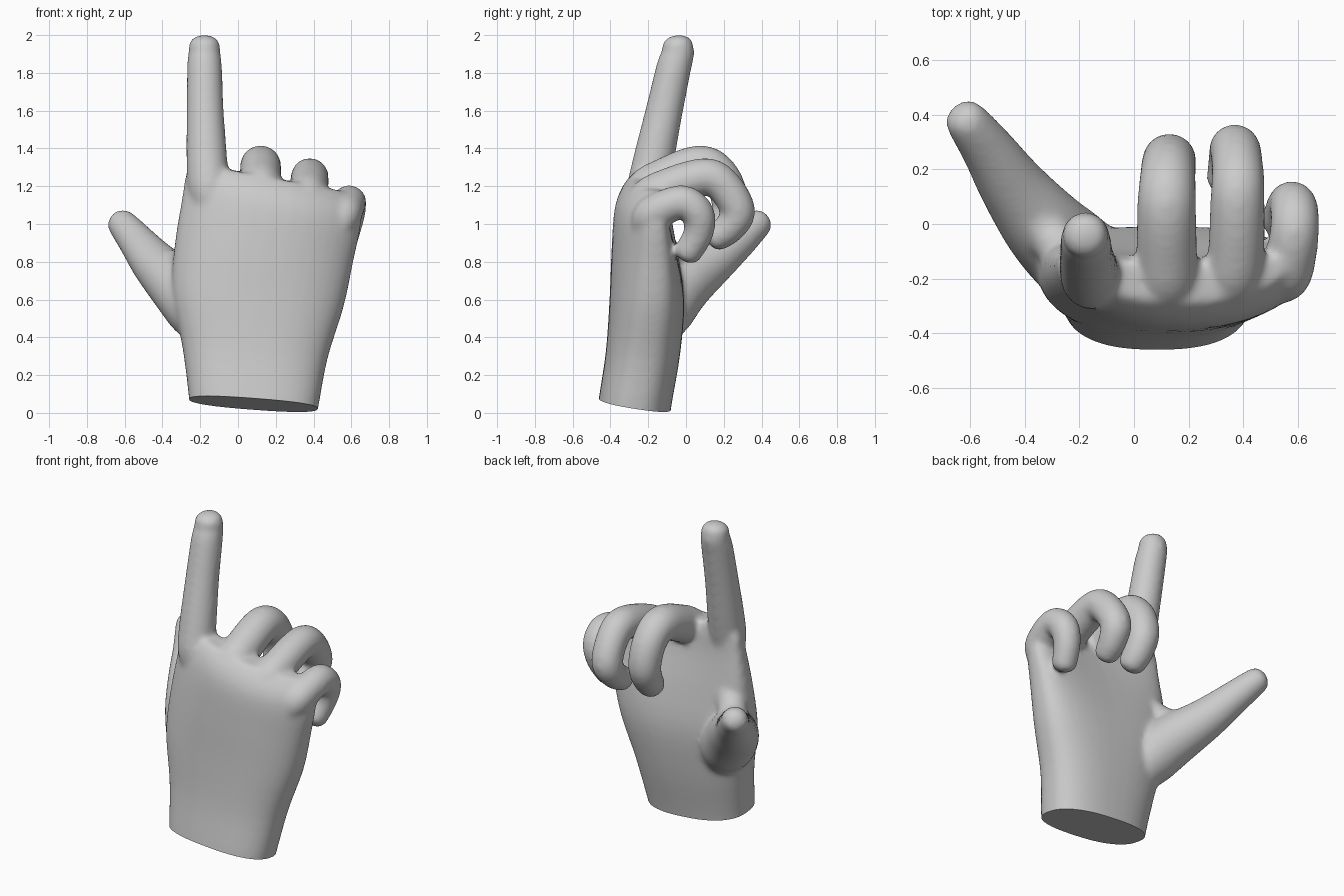
import bpy, bmesh, math
from mathutils import Vector

if "Cube" in bpy.data.objects:
    bpy.data.objects.remove(bpy.data.objects["Cube"])

bm = bmesh.new()


def loft(rings):
    """Skin a list of point rings into a closed body."""
    vs = [[bm.verts.new(p) for p in ring] for ring in rings]
    n = len(vs[0])
    for a, b in zip(vs, vs[1:]):
        for i in range(n):
            j = (i + 1) % n
            bm.faces.new((a[i], a[j], b[j], b[i]))
    bm.faces.new(vs[0][::-1])
    bm.faces.new(vs[-1])


def spline(keys, steps):
    """Catmull-Rom through equal-length tuples."""
    k = [keys[0]] + list(keys) + [keys[-1]]
    out = []
    for i in range(1, len(k) - 2):
        for s in range(steps):
            t = s / steps
            out.append([0.5 * (2 * b + (c - a) * t + (2 * a - 5 * b + 4 * c - d) * t * t
                               + (3 * b - a - 3 * c + d) * t ** 3)
                        for a, b, c, d in zip(*k[i - 1:i + 3])])
    return out + [list(keys[-1])]


def finger(keys, blunt=0.7, sides=20):
    """Round tube through (x, y, z, radius) keys with a domed tip."""
    pts = spline(keys, 5)
    cs = [Vector(p[:3]) for p in pts]
    rs = [p[3] for p in pts]
    tip, r = (cs[-1] - cs[-2]).normalized(), rs[-1]
    end = cs[-1]
    for a in (25, 50, 70, 82):
        cs.append(end + tip * r * blunt * math.sin(math.radians(a)))
        rs.append(r * math.cos(math.radians(a)))
    rings = []
    for i, (c, rad) in enumerate(zip(cs, rs)):
        t = (cs[min(i + 1, len(cs) - 1)] - cs[max(i - 1, 0)]).normalized()
        u = (Vector((1, 0, 0)) - t * t.x).normalized()
        v = t.cross(u)
        rings.append([c + (u * math.cos(w) + v * math.sin(w)) * rad
                      for w in (2 * math.pi * k / sides for k in range(sides))])
    loft(rings)


# palm and wrist: z, left, right, back of hand y, palm y, slope, arch
palm = [(-0.12, -0.25, 0.39, -0.48, -0.10, -0.05, 0.0),
        (0.05, -0.26, 0.425, -0.465, -0.075, -0.07, 0.0),
        (0.32, -0.295, 0.475, -0.425, -0.03, -0.08, 0.01),
        (0.60, -0.35, 0.56, -0.405, -0.01, -0.08, 0.03),
        (0.85, -0.335, 0.61, -0.395, -0.05, -0.10, 0.06),
        (1.08, -0.295, 0.65, -0.38, -0.11, -0.16, 0.09),
        (1.19, -0.275, 0.64, -0.345, -0.13, -0.19, 0.09),
        (1.26, -0.22, 0.56, -0.29, -0.15, -0.19, 0.07)]
rings = []
for z, x0, x1, y0, y1, slope, arch in spline(palm, 4):
    ring = []
    for k in range(40):
        w = 2 * math.pi * k / 40
        c, s = math.cos(w), math.sin(w)
        u = math.copysign(abs(c) ** 0.8, c)
        v = math.copysign(abs(s) ** 0.8, s)
        x = (x0 + x1) / 2 + u * (x1 - x0) / 2
        ring.append((x, (y0 + y1) / 2 + v * (y1 - y0) / 2 + arch * u * u,
                     z + slope * (x - 0.1)))
    rings.append(ring)
loft(rings)

# index finger, straight up, with a small step at the nail
finger([(-0.12, -0.23, 0.95, 0.05), (-0.15, -0.21, 1.15, 0.105), (-0.163, -0.18, 1.30, 0.11),
        (-0.174, -0.115, 1.6, 0.099),
        (-0.177, -0.064, 1.83, 0.093), (-0.178, -0.042, 1.90, 0.086),
        (-0.178, -0.045, 1.95, 0.083)], 0.62)
# middle finger
finger([(0.12, -0.28, 1.05, 0.06), (0.12, -0.22, 1.17, 0.11), (0.12, -0.11, 1.24, 0.112),
        (0.12, 0.08, 1.31, 0.108), (0.125, 0.19, 1.24, 0.102), (0.13, 0.235, 1.10, 0.098),
        (0.135, 0.20, 1.0, 0.09), (0.14, 0.15, 0.94, 0.082)])
# ring finger
finger([(0.34, -0.28, 0.98, 0.06), (0.36, -0.21, 1.12, 0.105), (0.375, -0.10, 1.19, 0.104),
        (0.38, 0.10, 1.25, 0.10), (0.38, 0.20, 1.20, 0.096), (0.37, 0.275, 1.07, 0.093),
        (0.355, 0.23, 0.98, 0.084), (0.34, 0.16, 0.93, 0.076)])
# little finger
finger([(0.48, -0.24, 0.90, 0.05), (0.55, -0.20, 1.03, 0.09), (0.575, -0.12, 1.085, 0.094),
        (0.59, -0.01, 1.115, 0.09), (0.585, 0.065, 1.05, 0.088), (0.565, 0.065, 0.95, 0.08),
        (0.54, 0.01, 0.85, 0.075)])
# thumb
finger([(-0.11, -0.18, 0.36, 0.10), (-0.20, -0.13, 0.53, 0.165), (-0.32, -0.02, 0.67, 0.155),
        (-0.44, 0.13, 0.79, 0.125), (-0.53, 0.265, 0.90, 0.10),
        (-0.60, 0.36, 0.985, 0.083), (-0.62, 0.385, 1.005, 0.077)], 0.75)
# skin web between thumb and palm
finger([(-0.13, -0.15, 1.0, 0.06), (-0.23, -0.12, 0.86, 0.085),
        (-0.31, -0.04, 0.785, 0.085), (-0.40, 0.07, 0.80, 0.07)])

bmesh.ops.recalc_face_normals(bm, faces=bm.faces)
mesh = bpy.data.meshes.new("hand")
bm.to_mesh(mesh)
bm.free()
hand = bpy.data.objects.new("hand", mesh)
bpy.context.collection.objects.link(hand)

# fuse the parts into one skin and soften the joints
rm = hand.modifiers.new("fuse", 'REMESH')
rm.mode = 'VOXEL'
rm.voxel_size = 0.014
sm = hand.modifiers.new("soften", 'SMOOTH')
sm.factor = 0.5
sm.iterations = 14
deps = bpy.context.evaluated_depsgraph_get()
skin = bpy.data.meshes.new_from_object(hand.evaluated_get(deps))
hand.modifiers.clear()

# cut the wrist flat along its tilted plane
bm = bmesh.new()
bm.from_mesh(skin)
cut = bmesh.ops.bisect_plane(bm, geom=bm.verts[:] + bm.edges[:] + bm.faces[:], dist=1e-5,
                             plane_co=(0.08, -0.27, 0.047), plane_no=(0.075, 0.16, 1),
                             clear_inner=True)
bmesh.ops.contextual_create(bm, geom=[e for e in cut["geom_cut"]
                                      if isinstance(e, bmesh.types.BMEdge)])
bmesh.ops.recalc_face_normals(bm, faces=bm.faces)
bm.to_mesh(skin)
bm.free()
hand.data = skin
bpy.context.view_layer.objects.active = hand
hand.select_set(True)
bpy.ops.object.shade_smooth_by_angle(angle=math.radians(40))
